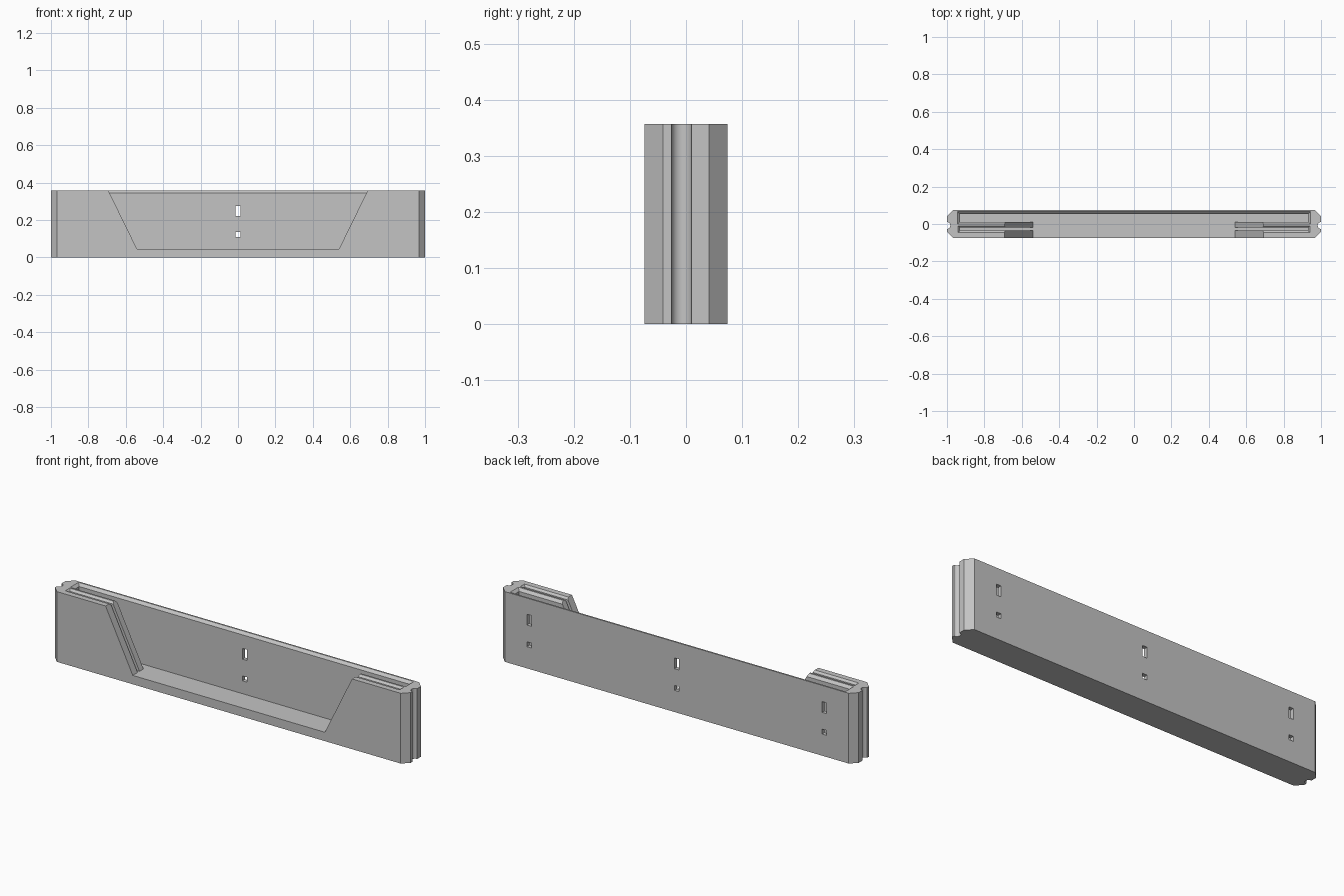
import bpy
import bmesh
from mathutils import Matrix

cube = bpy.data.objects.get("Cube")
if cube:
    bpy.data.objects.remove(cube, do_unlink=True)

HEIGHT, FLOOR = 0.357, 0.045

mat = bpy.data.materials.new("plain grey")
mat.use_nodes = True
grey = (0.55, 0.55, 0.55, 1)
mat.diffuse_color = grey
mat.node_tree.nodes["Principled BSDF"].inputs["Base Color"].default_value = grey


def link(name, bm):
    bmesh.ops.recalc_face_normals(bm, faces=bm.faces)
    mesh = bpy.data.meshes.new(name)
    bm.to_mesh(mesh)
    bm.free()
    mesh.materials.append(mat)
    obj = bpy.data.objects.new(name, mesh)
    bpy.context.collection.objects.link(obj)
    return obj


def hull(name, points):
    """Convex solid around the points, with flat faces merged."""
    bm = bmesh.new()
    for p in points:
        bm.verts.new(p)
    bmesh.ops.convex_hull(bm, input=bm.verts)
    bmesh.ops.dissolve_limit(bm, angle_limit=0.01, verts=bm.verts, edges=bm.edges)
    return link(name, bm)


def box(name, x0, x1, y0, y1, z0, z1, flare=0):
    """Box whose top can flare outward."""
    return hull(name, [(x, y, z) for z, f in ((z0, 0), (z1, flare))
                       for x in (x0 - f, x1 + f) for y in (y0 - f, y1 + f)])


def cut(target, cutter):
    cutter.hide_render = True
    mod = target.modifiers.new("cut", "BOOLEAN")
    mod.operation, mod.solver, mod.object = "DIFFERENCE", "EXACT", cutter
    bpy.context.view_layer.objects.active = target
    bpy.ops.object.modifier_apply(modifier=mod.name)
    bpy.data.objects.remove(cutter, do_unlink=True)


# Outer block with chamfered upright corners
outline = [(sx * x, sy * y) for sx in (-1, 1) for sy in (-1, 1)
           for x, y in ((1, 0.041), (0.967, 0.074))]
tray = hull("tray", [(x, y, z) for x, y in outline for z in (0, HEIGHT)])

# Round upright grooves in both ends
for side in (-1, 1):
    bm = bmesh.new()
    bmesh.ops.create_cone(bm, cap_ends=True, segments=32, radius1=0.018, radius2=0.018,
                          depth=1, matrix=Matrix.Translation((side, -0.008, 0.2)))
    cut(tray, link("groove_cutter", bm))

# Card pocket and the narrow window slot, each with a flared mouth
for y0, y1, lip in ((0.012, 0.053, 0.013), (-0.035, -0.02, 0.01)):
    cut(tray, box("pocket_cutter", -0.93, 0.93, y0, y1, FLOOR, 0.5))
    rise = 0.02
    cut(tray, box("mouth_cutter", -0.93, 0.93, y0, y1, HEIGHT - lip,
                  HEIGHT + rise, lip + rise) if lip > 0.012 else
        box("mouth_cutter", -0.93, 0.93, y0, y1, HEIGHT - lip, HEIGHT + 0.001, lip + 0.001))

# Tapered opening through the front
cut(tray, hull("opening_cutter", [(s * x, y, z) for s in (-1, 1) for y in (-0.1, 0.03)
                                  for x, z in ((0.54, FLOOR), (0.742, 0.457))]))

# Pairs of hanging holes through the back wall
for x in (-0.83, 0, 0.83):
    for z0, z1 in ((0.22, 0.275), (0.11, 0.135)):
        cut(tray, box("hole_cutter", x - 0.013, x + 0.013, 0.04, 0.1, z0, z1))

# Smooth only the round grooves
bpy.ops.object.select_all(action="DESELECT")
tray.select_set(True)
bpy.context.view_layer.objects.active = tray
bpy.ops.object.shade_smooth_by_angle(angle=0.35)
